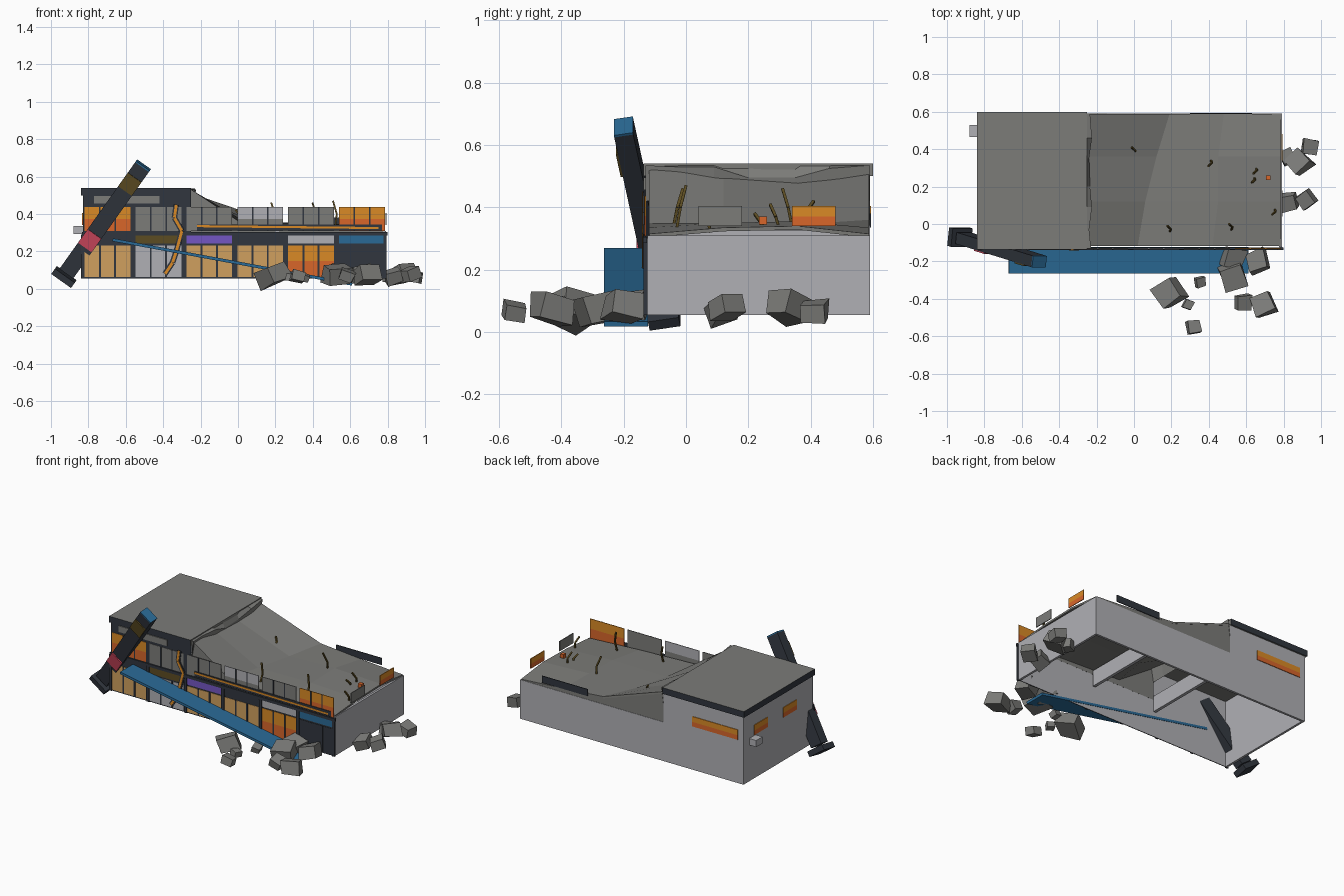
import bpy, bmesh, math, random
from mathutils import Vector, Matrix, Euler

if "Cube" in bpy.data.objects:
    bpy.data.objects.remove(bpy.data.objects["Cube"])

random.seed(4)


def material(name, r, g, b):
    m = bpy.data.materials.new(name)
    lin = [(c / 255 / 12.92) if c < 10 else ((c / 255 + 0.055) / 1.055) ** 2.4 for c in (r, g, b)]
    m.diffuse_color = (*lin, 1)
    m.use_nodes = True
    m.node_tree.nodes["Principled BSDF"].inputs["Base Color"].default_value = m.diffuse_color
    return m


LIGHT = material("light_concrete", 176, 176, 181)
GREY = material("grey_concrete", 124, 124, 121)
DARK = material("dark_steel", 49, 54, 62)
BLUE = material("blue_sign", 42, 106, 150)
PURPLE = material("purple_sign", 116, 86, 196)
RED = material("red_sign", 204, 70, 92)
OLIVE = material("rusty_olive", 92, 76, 34)
TAN = material("tan_glass", 208, 160, 95)
ORANGE = material("orange_glow", 218, 138, 38)
EMBER = material("ember_orange", 216, 102, 42)


def mesh_object(name, bm, *mats):
    bmesh.ops.recalc_face_normals(bm, faces=bm.faces)
    me = bpy.data.meshes.new(name)
    bm.to_mesh(me)
    bm.free()
    for m in mats:
        me.materials.append(m)
    ob = bpy.data.objects.new(name, me)
    bpy.context.collection.objects.link(ob)
    return ob


def box(name, x, y, z, *mats):
    bm = bmesh.new()
    size = Vector((x[1] - x[0], y[1] - y[0], z[1] - z[0]))
    mid = Vector((sum(x) / 2, sum(y) / 2, sum(z) / 2))
    bmesh.ops.create_cube(bm, size=1, matrix=Matrix.Translation(mid) @ Matrix.Diagonal((*size, 1)))
    return mesh_object(name, bm, *mats)


def bar(name, a, b, width, depth, mat):
    """Box running from a to b; depth lies close to the y axis."""
    a, b = Vector(a), Vector(b)
    w = (b - a).normalized()
    u = Vector((0, 1, 0)).cross(w).normalized()
    v = w.cross(u)
    rot = Matrix((u, v, w)).transposed().to_4x4()
    bm = bmesh.new()
    bmesh.ops.create_cube(bm, size=1, matrix=Matrix.Translation((a + b) / 2) @ rot
                          @ Matrix.Diagonal((width, depth, (b - a).length, 1)))
    return mesh_object(name, bm, mat)


def chain(name, points, width, depth, mat):
    for a, b in zip(points, points[1:]):
        bar(name, a, b, width, depth, mat)


# Shell walls, open underneath; the front wall is dark outside and light inside
box("back_wall_low", (-0.83, 0.79), (0.575, 0.59), (0.055, 0.31), LIGHT)
box("back_wall_high", (-0.83, -0.25), (0.575, 0.59), (0.31, 0.50), LIGHT)
box("left_wall", (-0.83, -0.815), (-0.124, 0.575), (0.055, 0.50), LIGHT)
box("right_wall", (0.775, 0.79), (-0.124, 0.575), (0.055, 0.31), LIGHT)
for name, x1, z in (("front_wall_low", 0.79, (0.055, 0.305)), ("front_wall_high", -0.25, (0.305, 0.50))):
    wall = box(name, (-0.83, x1), (-0.130, -0.125), z, DARK, LIGHT)
    for p in wall.data.polygons:
        p.material_index = int(p.normal.y > 0.5)
for x in (-0.27, 0.2):
    box("cross_beam", (x, x + 0.02), (-0.118, 0.575), (0.22, 0.325), LIGHT)

# Standing roof block: dark fascia, concrete top and broken end
cap = box("roof_cap", (-0.84, -0.25), (-0.136, 0.60), (0.50, 0.54), DARK, GREY)
for p in cap.data.polygons:
    p.material_index = int(abs(p.normal.z) > 0.5 or p.normal.x > 0.5)

# Ragged broken edge along the standing block
ys = [-0.13, -0.03, 0.09, 0.2, 0.35, 0.46, 0.59]
tops = [0.535, 0.53, 0.53, 0.495, 0.495, 0.525, 0.535]
reach = [-0.23, -0.24, -0.225, -0.235, -0.24, -0.225, -0.235]
bm = bmesh.new()
rows = [[bm.verts.new((x if x else r, y, z if z else t)) for y, t, r in zip(ys, tops, reach)]
        for x, z in ((-0.255, 0.535), (0, 0), (-0.25, 0.42))]
for r0, r1 in zip(rows, rows[1:]):
    for i in range(len(ys) - 1):
        bm.faces.new((r0[i], r0[i + 1], r1[i + 1], r1[i]))
mesh_object("broken_roof_edge", bm, GREY)

# Sagging roof sheet: steep drop, then a shallow warped plane
stations = [
    [(-0.25, 0.53), (-0.25, 0.50), (-0.25, 0.48), (-0.25, 0.51)],
    [(0.02, 0.35), (0.06, 0.345), (0.12, 0.345), (0.19, 0.36)],
    [(0.42, 0.335), (0.45, 0.35), (0.45, 0.355), (0.48, 0.335)],
    [(0.785, 0.315), (0.785, 0.335), (0.785, 0.34), (0.785, 0.315)],
]
roof_y = (-0.118, 0.12, 0.36, 0.588)
bm = bmesh.new()
rows = [[bm.verts.new((x, y, z)) for (x, z), y in zip(s, roof_y)] for s in stations]
for r0, r1 in zip(rows, rows[1:]):
    for i in range(3):
        bm.faces.new((r0[i], r1[i], r1[i + 1], r0[i + 1]))
roof = mesh_object("sagging_roof", bm, GREY)
solid = roof.modifiers.new("thickness", "SOLIDIFY")
solid.thickness = 0.012
solid.offset = -1

# Concrete skirts closing the sheet down to the wall tops
for k, edge in ((0, "front"), (3, "back")):
    bm = bmesh.new()
    upper_row = [bm.verts.new((s[k][0], roof_y[k], s[k][1])) for s in stations]
    lower_row = [bm.verts.new((s[k][0], roof_y[k], 0.30)) for s in stations]
    for i in range(3):
        bm.faces.new((upper_row[i], upper_row[i + 1], lower_row[i + 1], lower_row[i]))
    mesh_object(edge + "_roof_skirt", bm, GREY)

# Shop front: six bays of lower glazing, sign band and upper glazing
lower = [(TAN, TAN), (LIGHT, LIGHT), (TAN, TAN), (TAN, TAN), (ORANGE, EMBER), (DARK, DARK)]
signs = [DARK, OLIVE, PURPLE, DARK, LIGHT, BLUE]
upper = [(ORANGE, EMBER), (GREY, GREY), (GREY, GREY), (LIGHT, GREY), (GREY, GREY), (ORANGE, EMBER)]
for i in range(6):
    x0 = -0.82 + i * 0.272
    x1 = x0 + 0.245
    y = (-0.1325, -0.1285)
    box("shop_window", (x0, x1), y, (0.15, 0.232), lower[i][0])
    box("shop_window_base", (x0, x1), y, (0.062, 0.15), lower[i][1])
    box("shop_sign", (x0, x1), (-0.1335, -0.129), (0.242, 0.284), signs[i])
    box("upper_window", (x0, x1), y, (0.372, 0.437), upper[i][0])
    box("upper_window_base", (x0, x1), y, (0.308, 0.372), upper[i][1])
    for k in (1, 2):
        x = x0 + k * 0.245 / 3
        box("mullion", (x - 0.005, x + 0.005), (-0.135, -0.131), (0.062, 0.232), DARK)
        box("upper_mullion", (x - 0.004, x + 0.004), (-0.135, -0.131), (0.308, 0.437), DARK)
    box("pier", (x0 - 0.02, x0), (-0.137, -0.128), (0.055, 0.29), DARK)
box("end_pier", (0.777, 0.795), (-0.137, -0.124), (0.055, 0.30), DARK)
box("floor_band", (-0.835, 0.80), (-0.138, -0.126), (0.286, 0.305), DARK)
box("fascia_sign", (-0.77, -0.42), (-0.136, -0.129), (0.455, 0.495), GREY)
box("fallen_cable_tray", (-0.22, 0.77), (-0.138, -0.134), (0.312, 0.345), DARK)
bar("hot_cable", (-0.22, -0.1385, 0.335), (0.75, -0.1385, 0.325), 0.011, 0.003, ORANGE)

# Glowing facade crack with a dark border
crack = [(-0.33, 0.45), (-0.34, 0.38), (-0.30, 0.31), (-0.33, 0.20), (-0.35, 0.14), (-0.39, 0.08)]
chain("crack_border", [(x, -0.137, z) for x, z in crack], 0.03, 0.004, DARK)
chain("facade_crack", [(x, -0.1395, z) for x, z in crack], 0.015, 0.004, ORANGE)

# Side and rear panels
for y0, right in ((0.04, GREY), (0.34, ORANGE)):
    for x, top in ((0.789, right), (-0.834, ORANGE)):
        base = GREY if top == GREY else EMBER
        box("side_panel", (x, x + 0.005), (y0, y0 + 0.14), (0.37, 0.405), top)
        box("side_panel_base", (x, x + 0.005), (y0, y0 + 0.14), (0.34, 0.37), base)
box("rear_panel", (-0.79, -0.46), (0.588, 0.594), (0.37, 0.405), ORANGE)
box("rear_panel_base", (-0.79, -0.46), (0.588, 0.594), (0.34, 0.37), EMBER)
box("loose_rear_fascia", (0.30, 0.63), (0.589, 0.594), (0.335, 0.38), DARK)
box("wall_vent", (-0.88, -0.83), (0.465, 0.53), (0.292, 0.335), LIGHT)

# Fallen blue canopy leaning along the front, its rear edge just through the wall
bar("fallen_canopy", (-0.67, -0.193, 0.262), (0.61, -0.193, 0.025), 0.016, 0.142, BLUE)

# Toppled sign pylon
foot, head = Vector((-0.915, -0.075, 0.085)), Vector((-0.51, -0.20, 0.655))
axis = (head - foot).normalized()
side = Vector((0, 1, 0)).cross(axis).normalized()
out = axis.cross(side) * -0.034
bar("pylon", foot, head, 0.09, 0.062, DARK)
bar("pylon_end", head, head + axis * 0.008, 0.09, 0.062, BLUE)
bar("pylon_base", foot - axis * 0.045, foot - axis * 0.01, 0.13, 0.10, DARK)
for t, mat in ((0.31, RED), (0.84, OLIVE)):
    c = foot.lerp(head, t) + out
    bar("pylon_panel", c - axis * 0.045, c + axis * 0.045, 0.088, 0.008, mat)

# Bent reinforcing rods on the roof
for x, y, z, h in ((0.41, 0.34, 0.34, 0.12), (0.52, -0.03, 0.33, 0.14), (0.64, 0.25, 0.33, 0.05),
                   (0.19, -0.04, 0.34, 0.12), (0.0, 0.38, 0.37, 0.05), (0.75, 0.08, 0.32, 0.08),
                   (0.65, 0.30, 0.33, 0.08)):
    s = random.choice((-1, 1))
    chain("bent_rod", [(x, y, z), (x + 0.008, y + 0.012 * s, z + h * 0.5),
                       (x - 0.012, y + 0.03 * s, z + h)], 0.009, 0.009, OLIVE)
box("ember_chunk", (0.705, 0.73), (0.235, 0.26), (0.345, 0.37), EMBER)

# Rubble: skewed concrete blocks
for x, y, z, s in ((0.19, -0.37, 0.075, 0.13), (0.355, -0.31, 0.06, 0.05), (0.29, -0.43, 0.06, 0.05),
                   (0.32, -0.55, 0.065, 0.07), (0.53, -0.28, 0.075, 0.13), (0.66, -0.20, 0.08, 0.11),
                   (0.58, -0.42, 0.07, 0.08), (0.69, -0.43, 0.075, 0.11), (0.53, -0.18, 0.08, 0.11),
                   (0.94, 0.41, 0.065, 0.09), (0.88, 0.33, 0.08, 0.11), (0.83, 0.12, 0.07, 0.09),
                   (0.92, 0.13, 0.08, 0.08), (0.82, 0.36, 0.065, 0.07)):
    bm = bmesh.new()
    bmesh.ops.create_cube(bm, size=s)
    for v in bm.verts:
        v.co *= random.uniform(0.82, 1.1)
        v.co.z *= 0.75
    turn = Euler([random.uniform(-0.4, 0.4), random.uniform(-0.4, 0.4), random.uniform(0, 3)])
    bmesh.ops.transform(bm, matrix=Matrix.Translation((x, y, z)) @ turn.to_matrix().to_4x4(), verts=bm.verts)
    mesh_object("rubble", bm, GREY)
